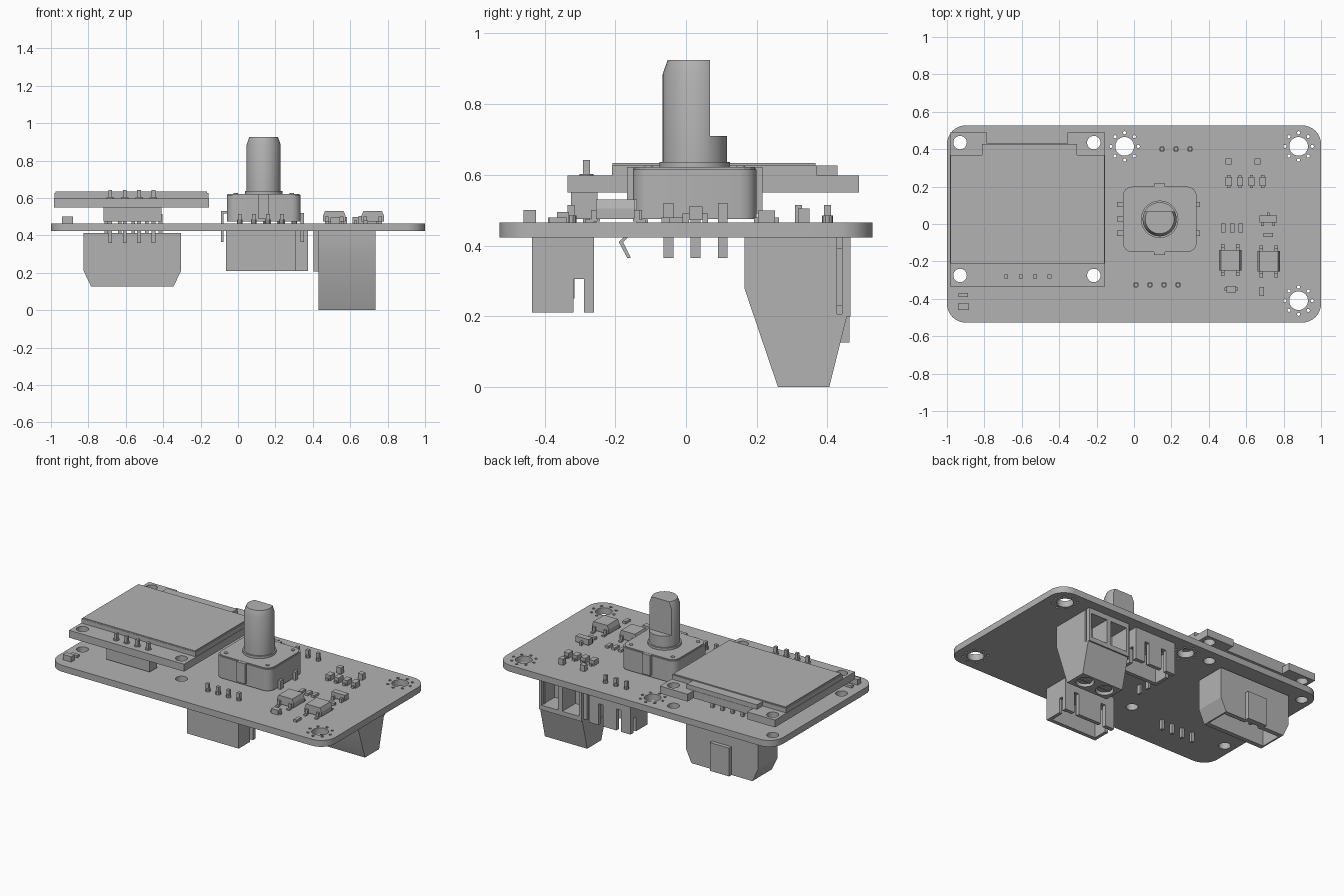
import bpy, bmesh, math
from mathutils import Matrix, Vector

if "Cube" in bpy.data.objects:
    bpy.data.objects.remove(bpy.data.objects["Cube"], do_unlink=True)

grey = bpy.data.materials.new("plain grey")
grey.use_nodes = True
grey.diffuse_color = (0.45, 0.45, 0.45, 1)
grey.node_tree.nodes["Principled BSDF"].inputs["Base Color"].default_value = (0.45, 0.45, 0.45, 1)


def finish(name, bm, smooth=False):
    bmesh.ops.recalc_face_normals(bm, faces=bm.faces)
    mesh = bpy.data.meshes.new(name)
    bm.to_mesh(mesh)
    bm.free()
    ob = bpy.data.objects.new(name, mesh)
    bpy.context.collection.objects.link(ob)
    mesh.materials.append(grey)
    if smooth:
        shade(ob)
    return ob


def activate(ob):
    bpy.ops.object.select_all(action="DESELECT")
    ob.select_set(True)
    bpy.context.view_layer.objects.active = ob


def shade(ob):
    activate(ob)
    bpy.ops.object.shade_smooth_by_angle(angle=math.radians(30))


def add_box(bm, x0, x1, y0, y1, z0, z1):
    size = Matrix.Diagonal((x1 - x0, y1 - y0, z1 - z0, 1))
    mid = Matrix.Translation(((x0 + x1) / 2, (y0 + y1) / 2, (z0 + z1) / 2))
    bmesh.ops.create_cube(bm, size=1, matrix=mid @ size)


def add_cyl(bm, x, y, r, z0, z1, n=24, r_top=None):
    bmesh.ops.create_cone(bm, cap_ends=True, segments=n, radius1=r, radius2=r if r_top is None else r_top,
                          depth=z1 - z0, matrix=Matrix.Translation((x, y, (z0 + z1) / 2)))


def add_prism(bm, pts, lo, hi, axis="z"):
    place = {"z": lambda a, b, t: (a, b, t), "x": lambda a, b, t: (t, a, b),
             "y": lambda a, b, t: (a, t, b)}[axis]
    ends = [[bm.verts.new(place(a, b, t)) for a, b in pts] for t in (lo, hi)]
    bm.faces.new(ends[0])
    bm.faces.new(ends[1])
    for i in range(len(pts)):
        j = (i + 1) % len(pts)
        bm.faces.new((ends[0][i], ends[0][j], ends[1][j], ends[1][i]))


def rounded(x0, x1, y0, y1, r, n=8):
    corners = [(x1 - r, y1 - r), (x0 + r, y1 - r), (x0 + r, y0 + r), (x1 - r, y0 + r)]
    return [(cx + r * math.cos(a), cy + r * math.sin(a)) for q, (cx, cy) in enumerate(corners)
            for a in [math.pi / 2 * (q + k / n) for k in range(n + 1)]]


def boxes(name, *dims):
    bm = bmesh.new()
    for d in dims:
        add_box(bm, *d)
    return finish(name, bm)


def prism(name, pts, lo, hi, axis="z", smooth=False):
    bm = bmesh.new()
    add_prism(bm, pts, lo, hi, axis)
    return finish(name, bm, smooth)


def carve(ob, cutter):
    activate(ob)
    mod = ob.modifiers.new("cut", "BOOLEAN")
    mod.operation, mod.solver, mod.object = "DIFFERENCE", "EXACT", cutter
    bpy.ops.object.modifier_apply(modifier=mod.name)
    bpy.data.objects.remove(cutter, do_unlink=True)


# circuit board with mounting holes and via rings
TOP, BOT = 0.465, 0.423
module_holes = [(x, y) for x in (-0.93, -0.215) for y in (-0.275, 0.435)]
board = prism("circuit_board", rounded(-1, 1, -0.527, 0.527, 0.1), BOT, TOP)
bm = bmesh.new()
for x, y in [(-0.05, 0.415), (0.88, 0.415), (0.88, -0.41)]:
    add_cyl(bm, x, y, 0.05, 0.4, 0.5, 32)
    for k in range(8):
        a = k * math.pi / 4
        add_cyl(bm, x + 0.073 * math.cos(a), y + 0.073 * math.sin(a), 0.009, 0.4, 0.5, 8)
for x, y in module_holes:
    add_cyl(bm, x, y, 0.036, 0.4, 0.5)
carve(board, finish("hole_cutter", bm))
shade(board)

# display module: notched carrier, glass, active area, header and pins
carrier = prism("display_carrier", [(-0.985, -0.335), (-0.155, -0.335), (-0.155, 0.49), (-0.355, 0.49),
                (-0.355, 0.43), (-0.785, 0.43), (-0.785, 0.49), (-0.985, 0.49)], 0.55, 0.598)
bm = bmesh.new()
for x, y in module_holes:
    add_cyl(bm, x, y, 0.036, 0.5, 0.7)
carve(carrier, finish("hole_cutter", bm))
shade(carrier)
prism("display_glass", [(-0.982, -0.21), (-0.158, -0.21), (-0.158, 0.37), (-0.305, 0.37),
      (-0.305, 0.428), (-0.812, 0.428), (-0.812, 0.37), (-0.982, 0.37)], 0.598, 0.627)
boxes("display_panel", (-0.975, -0.165, -0.208, 0.366, 0.627, 0.634))
boxes("display_header", (-0.72, -0.41, -0.325, -0.25, 0.475, 0.55))
bm = bmesh.new()
for k in range(4):
    x = -0.683 + 0.077 * k
    add_box(bm, x - 0.01, x + 0.01, -0.291, -0.271, 0.36, 0.642)
    add_cyl(bm, x, -0.281, 0.02, 0.598, 0.602, 12)
finish("display_pins", bm)

# rotary encoder
CX, CY = 0.137, 0.025
prism("encoder_body", rounded(-0.06, 0.335, -0.15, 0.2, 0.05, 4), 0.475, 0.615, smooth=True)
bm = bmesh.new()
add_prism(bm, rounded(-0.055, 0.33, -0.145, 0.195, 0.05, 4), 0.615, 0.622)
for s in (-1, 1):
    add_box(bm, CX - 0.03, CX + 0.03, CY + s * 0.182 - 0.01, CY + s * 0.182 + 0.01, 0.49, 0.622)
    for t in (-1, 1):
        add_cyl(bm, CX + s * 0.15, CY + t * 0.13, 0.012, 0.62, 0.626, 12)
finish("encoder_cover", bm)
bm = bmesh.new()
add_cyl(bm, CX, CY, 0.1, 0.62, 0.637, 40)
finish("encoder_bushing", bm, True)
bm = bmesh.new()
add_cyl(bm, CX, CY, 0.091, 0.63, 0.885, 40)
add_cyl(bm, CX, CY, 0.091, 0.885, 0.925, 40, 0.077)
bmesh.ops.remove_doubles(bm, verts=bm.verts, dist=0.0005)
bmesh.ops.delete(bm, geom=[f for f in bm.faces if len(f.verts) > 4 and abs(f.calc_center_median().z - 0.885) < 0.01],
                 context="FACES_ONLY")
shaft = finish("encoder_shaft", bm)
carve(shaft, boxes("flat_cutter", (-0.1, 0.4, 0.068, 0.2, 0.71, 1)))
shade(shaft)
bm = bmesh.new()
for y in (-0.05, 0.027, 0.104):
    add_prism(bm, [(-0.06, 0.53), (-0.092, 0.53), (-0.092, 0.365), (-0.078, 0.365),
                   (-0.078, 0.518), (-0.06, 0.518)], y - 0.014, y + 0.014, "y")
for y in (-0.05, 0.104):
    add_box(bm, 0.335, 0.352, y - 0.014, y + 0.014, 0.365, 0.52)
finish("encoder_leads", bm)
prism("encoder_hook", [(-0.17, 0.43), (-0.19, 0.41), (-0.166, 0.365), (-0.156, 0.365),
      (-0.178, 0.41), (-0.158, 0.43)], CX - 0.02, CX + 0.02, "x")


# slotted pin sockets under the board
def socket(name, x0, x1, y0, y1, pins):
    shell = boxes(name, (x0, x1, y0, y1, 0.21, BOT))
    mid = (x0 + x1) / 2
    carve(shell, boxes("cavity", (x0 + 0.022, x1 - 0.022, y0 + 0.025, y1 - 0.025, 0.1, 0.375)))
    carve(shell, boxes("notch", (x0 - 0.1, x1 + 0.1, y1 - 0.058, y1 - 0.029, 0.1, 0.305)))
    reach = (x1 - x0) / 2 - 0.085
    for s in (-1, 1):
        x = mid + s * reach
        carve(shell, boxes("slot", (x - 0.017, x + 0.017, y1 - 0.04, y1 + 0.1, 0.1, 0.35)))
    bm = bmesh.new()
    for k in range(pins):
        x, y = mid + 0.075 * (k - (pins - 1) / 2), y0 + 0.11
        add_box(bm, x - 0.01, x + 0.01, y - 0.01, y + 0.01, 0.25, 0.515)
        add_cyl(bm, x, y, 0.016, TOP, 0.485, 10)
    finish(name + "_pins", bm)


socket("front_socket", -0.065, 0.31, -0.435, -0.26, 4)
socket("back_socket", 0.075, 0.375, 0.29, 0.465, 3)

# large box plug with a locking tab
plug = prism("box_plug", [(-0.825, 0.412), (-0.825, 0.21), (-0.785, 0.126), (-0.345, 0.126),
             (-0.305, 0.21), (-0.305, 0.412)], 0.235, 0.437, "y")
carve(plug, boxes("cavity", (-0.775, -0.355, 0.265, 0.407, 0.05, 0.37)))
carve(plug, boxes("tab_slot", (-0.62, -0.51, 0.38, 0.425, 0.05, 0.29)))
boxes("plug_tab", (-0.635, -0.495, 0.435, 0.462, 0.126, 0.31))
boxes("plug_pins", *[(x - 0.01, x + 0.01, 0.308, 0.328, 0.2, 0.515)
                     for x in [-0.705 + 0.0725 * k for k in range(5)]])

# two-way screw terminal
terminal = prism("screw_terminal", [(0.165, BOT), (0.165, 0.28), (0.26, 0), (0.405, 0),
                 (0.455, 0.2), (0.465, 0.2), (0.465, BOT)], 0.43, 0.735, "x")
bm = bmesh.new()
for x in (0.507, 0.658):
    add_box(bm, x - 0.06, x + 0.06, 0.33, 0.6, 0.23, 0.39)
    add_cyl(bm, x, 0.333, 0.055, -0.1, 0.04, 24)
carve(terminal, finish("opening_cutter", bm))
carve(terminal, boxes("groove", (0.715, 0.8, 0.427, 0.441, 0.207, 0.5)))
shade(terminal)
boxes("terminal_rib", (0.405, 0.432, 0.427, 0.441, 0.207, BOT))
bm = bmesh.new()
for x in (0.507, 0.658):
    add_cyl(bm, x, 0.333, 0.045, 0.015, 0.05, 24)
    add_box(bm, x - 0.04, x + 0.04, 0.325, 0.341, 0.008, 0.02)
finish("terminal_screws", bm)

# four-lead chips with chamfered tops
for name, x, y in [("left_chip", 0.515, -0.193), ("right_chip", 0.72, -0.2)]:
    bm = bmesh.new()
    add_prism(bm, [(x - 0.06, 0.475), (x + 0.06, 0.475), (x + 0.06, 0.505), (x + 0.05, 0.53),
                   (x - 0.05, 0.53), (x - 0.06, 0.505)], y - 0.055, y + 0.055, "y")
    for sx in (-0.04, 0.04):
        for s in (-1, 1):
            near, far = sorted((y + s * 0.05, y + s * 0.068))
            add_box(bm, x + sx - 0.009, x + sx + 0.009, near, far, 0.468, 0.5)
            near, far = sorted((y + s * 0.06, y + s * 0.085))
            add_box(bm, x + sx - 0.009, x + sx + 0.009, near, far, TOP, 0.474)
    finish(name, bm)

# small transistor
boxes("transistor", (0.67, 0.765, 0.008, 0.046, 0.472, 0.51), (0.71, 0.725, 0.046, 0.062, TOP, 0.49),
      (0.68, 0.695, -0.01, 0.008, TOP, 0.49), (0.74, 0.755, -0.01, 0.008, TOP, 0.49))


# small surface parts: centre, width, depth, height
def chips(name, spots, w, d, h):
    boxes(name, *[(x - w / 2, x + w / 2, y - d / 2, y + d / 2, TOP, TOP + h) for x, y in spots])


chips("resistors_upright", [(0.477, -0.022), (0.525, -0.022), (0.571, -0.022), (0.683, -0.362)], 0.022, 0.048, 0.015)
chips("resistors_flat", [(0.717, -0.058), (-0.912, -0.38)], 0.05, 0.022, 0.015)
chips("capacitor", [(-0.912, -0.442)], 0.06, 0.035, 0.035)
chips("diode", [(0.52, -0.348)], 0.05, 0.034, 0.03)
chips("diode_ends", [(0.52, -0.348)], 0.07, 0.016, 0.012)
row = [(0.506 + 0.061 * k, 0.228) for k in range(4)]
chips("row_parts", row, 0.034, 0.048, 0.034)
chips("row_part_ends", row, 0.018, 0.07, 0.014)
chips("indicator_lights", [(0.505, 0.333), (0.659, 0.333)], 0.032, 0.032, 0.04)
